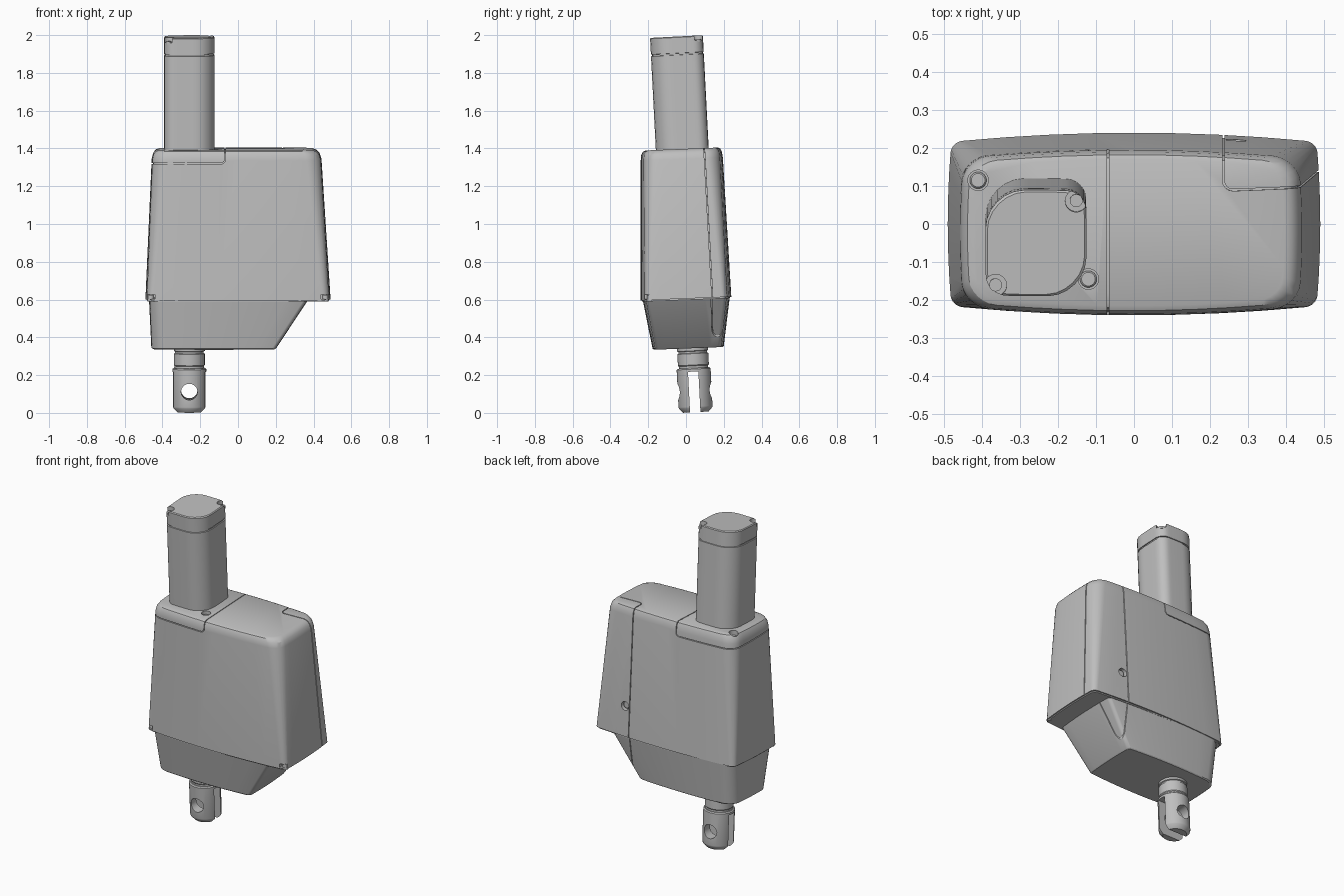
import bpy, bmesh
from math import sin, cos, pi, hypot
from mathutils import Matrix, Vector

if "Cube" in bpy.data.objects:
    bpy.data.objects.remove(bpy.data.objects["Cube"])

grey = bpy.data.materials.new("plain_grey")
grey.use_nodes = True
grey.diffuse_color = (0.52, 0.52, 0.52, 1)
grey.node_tree.nodes["Principled BSDF"].inputs["Base Color"].default_value = (0.52, 0.52, 0.52, 1)

# The piston axis and the rear cover lean slightly towards the front
AXIS = Matrix.Translation((-0.258, 0.052, 0.004)) @ Matrix.Rotation(0.0515, 4, 'X')
SHEAR = Matrix(((1, 0, 0, 0), (0, 1, -0.052, 0), (0, 0, 1, 0), (0, 0, 0, 1)))
cutters = []


def make(name, bm, matrix=Matrix()):
    bmesh.ops.recalc_face_normals(bm, faces=bm.faces)
    bm.transform(matrix)
    mesh = bpy.data.meshes.new(name)
    bm.to_mesh(mesh)
    bm.free()
    mesh.materials.append(grey)
    ob = bpy.data.objects.new(name, mesh)
    bpy.context.collection.objects.link(ob)
    return ob


def cutter(ob):
    ob.hide_render = True
    cutters.append(ob)
    return ob


def cut(ob, tools):
    for tool in tools:
        mod = ob.modifiers.new("cut", 'BOOLEAN')
        mod.operation, mod.solver, mod.object = 'DIFFERENCE', 'EXACT', tool
    bpy.context.view_layer.update()
    evaluated = ob.evaluated_get(bpy.context.evaluated_depsgraph_get())
    mesh = bpy.data.meshes.new_from_object(evaluated)
    ob.modifiers.clear()
    ob.data = mesh


def section(x0, x1, y0, y1, radii, bulge):
    """Rounded rectangle with bowed long sides; radii go counterclockwise from +x +y."""
    spots = [(x1, y1), (x0, y1), (x0, y0), (x1, y0)]
    signs = [(-1, -1), (1, -1), (1, 1), (-1, 1)]
    arcs = []
    for i, ((x, y), (sx, sy), r) in enumerate(zip(spots, signs, radii)):
        angles = [(i + k / 6) * pi / 2 for k in range(7)]
        arcs.append([(x + sx * r + r * cos(a), y + sy * r + r * sin(a)) for a in angles])
    pts = []
    for i, arc in enumerate(arcs):
        a, b = Vector(arc[-1]), Vector(arcs[(i + 1) % 4][0])
        pts += arc + [tuple(a.lerp(b, k / 8)) for k in range(1, 8)]
    xc, yc, hx, hy = (x0 + x1) / 2, (y0 + y1) / 2, (x1 - x0) / 2, (y1 - y0) / 2
    return [(xc + (x - xc) * (1 - 0.02 * ((y - yc) / hy) ** 2),
             yc + (y - yc) * (1 - bulge * ((x - xc) / hx) ** 2)) for x, y in pts]


def loft(name, levels, bulge, tilt=0.0, inset=0.0, matrix=Matrix()):
    """Skin of stacked sections, each (z, x0, x1, y0, y1, radii)."""
    bm = bmesh.new()
    rings = []
    for z, x0, x1, y0, y1, radii in levels:
        pts = section(x0 + inset, x1 - inset, y0 + inset, y1 - inset, radii, bulge)
        rings.append([bm.verts.new((x, y, z + tilt * y)) for x, y in pts])
    for low, high in zip(rings, rings[1:]):
        for i in range(len(low)):
            j = (i + 1) % len(low)
            bm.faces.new((low[i], low[j], high[j], high[i]))
    bm.faces.new(rings[0])
    bm.faces.new(rings[-1])
    return make(name, bm, matrix)


def lathe(name, profile, matrix=Matrix(), steps=40):
    bm = bmesh.new()
    rings = [[bm.verts.new((r * cos(2 * pi * k / steps), r * sin(2 * pi * k / steps), z))
              for k in range(steps)] for r, z in profile]
    for low, high in zip(rings, rings[1:]):
        for i in range(steps):
            j = (i + 1) % steps
            bm.faces.new((low[i], low[j], high[j], high[i]))
    bm.faces.new(rings[0])
    bm.faces.new(rings[-1])
    return make(name, bm, matrix)


def box(name, centre, size, matrix=Matrix()):
    bm = bmesh.new()
    bmesh.ops.create_cube(bm, size=1, matrix=Matrix.Translation(centre) @ Matrix.Diagonal((*size, 1)))
    return make(name, bm, matrix)


def ribbon(name, path, place, start, end, matrix=Matrix(), width=0.005):
    """Thin wall along a flat path, used to cut a seam."""
    sides = [[], []]
    for i, (u, v) in enumerate(path):
        a, b = path[max(i - 1, 0)], path[min(i + 1, len(path) - 1)]
        du, dv = b[0] - a[0], b[1] - a[1]
        s = width / 2 / hypot(du, dv)
        sides[0].append((u - dv * s, v + du * s))
        sides[1].append((u + dv * s, v - du * s))
    outline = sides[0] + sides[1][::-1]
    bm = bmesh.new()
    low, high = [[bm.verts.new(place(u, v, w)) for u, v in outline] for w in (start, end)]
    for i in range(len(outline)):
        j = (i + 1) % len(outline)
        bm.faces.new((low[i], low[j], high[j], high[i]))
    bm.faces.new(low)
    bm.faces.new(high)
    return cutter(make(name, bm, matrix))


# Housing: wide upper shell and tapered lower shell
upper_levels = [(0.605, -0.49, 0.49, -0.24, 0.24, [0.03] * 4),
                (1.345, -0.457, 0.442, -0.24, 0.195, [0.07] * 4),
                (1.375, -0.45, 0.432, -0.237, 0.19, [0.07] * 4),
                (1.392, -0.438, 0.415, -0.228, 0.182, [0.07] * 4),
                (1.398, -0.42, 0.395, -0.215, 0.17, [0.06] * 4)]
low_radii = [0.02, 0.07, 0.07, 0.02]
lower_levels = [(0.341, -0.45, 0.197, -0.17, 0.195, low_radii),
                (0.347, -0.459, 0.205, -0.177, 0.2, low_radii),
                (0.62, -0.472, 0.385, -0.232, 0.234, low_radii)]
upper = loft("upper_housing", upper_levels, 0.1, 0.04)
lower = loft("lower_housing", lower_levels, 0.08, 0.04)
upper_core = loft("upper_inner_core", upper_levels, 0.1, 0.04 , 0.008)
upper_core.location.z = -0.007
lower_core = loft("lower_inner_core", lower_levels, 0.08, 0.04, 0.008)
lower_core.location.z = 0.007

# Seams of the top hatch and of the rear corner cover
hatch = [(-0.7, 1.32)] + [(-0.09 + 0.022 * sin(a), 1.342 - 0.022 * cos(a))
                          for a in [k * pi / 8 for k in range(5)]] + [(-0.068, 1.6)]
cover = [(0.235, 0.6)] + [(0.26 - 0.025 * cos(a), 0.187 - 0.025 * sin(a))
                          for a in [k * pi / 8 for k in range(5)]] + [(0.7, 0.18)]
hatch_seam = ribbon("hatch_seam_cutter", hatch, lambda u, v, w: (u, w, v), -0.5, 0.5)
cover_seam = ribbon("cover_seam_cutter", cover, lambda u, v, w: (u, v, w), 0.1, 1.6, SHEAR)

# Recessed screws: two on top, one on the back
holes = []
spots = [Matrix.Translation((x, y, 1.365)) for x, y in ((-0.41, 0.115), (-0.12, -0.145))]
spots.append(Matrix.Translation((0.268, 0.195, 0.8)) @ Matrix.Rotation(-pi / 2, 4, 'X'))
for i, spot in enumerate(spots):
    holes.append(cutter(lathe("screw_hole_cutter", [(0.027, 0), (0.027, 0.1)], spot, 24)))
    lathe(f"housing_screw_{i + 1}", [(0.022, -0.01), (0.022, 0.008), (0.018, 0.012)], spot, 24)

# Notched front corners with small pegs
for side, label in ((-1, "right"), (1, "left")):
    holes.append(cutter(box("corner_notch_cutter", (side * 0.475, -0.225, 0.615), (0.07, 0.06, 0.024))))
    lathe(f"{label}_corner_peg", [(0.016, 0.59), (0.016, 0.625)],
          Matrix.Translation((side * 0.462, -0.19, 0)), 16)

cut(upper, [hatch_seam, cover_seam] + holes)
cut(lower, [cover_seam])
cut(upper_core, holes)

# Motor tube with a grooved end cap
hx, hy = 0.133, 0.14
tube_levels = []
for z, inset in ((1.37, 0), (1.893, 0), (1.894, 0.005), (1.902, 0.005), (1.903, 0), (1.986, 0), (1.991, 0.005)):
    tube_levels.append((z, inset - hx, hx - inset, inset - hy, hy - inset, [0.05, 0.1, 0.05, 0.1]))
tube = loft("motor_tube", tube_levels, 0.03, matrix=AXIS)
notches = []
for side, label in ((-1, "front"), (1, "rear")):
    spot = AXIS @ Matrix.Translation((side * 0.106, side * 0.111, 1.965))
    notches.append(cutter(lathe("cap_notch_cutter", [(0.029, 0), (0.029, 0.1)], spot, 24)))
    lathe(f"{label}_cap_screw", [(0.017, -0.01), (0.017, 0.006)], spot, 20)
cut(tube, notches)

# Piston rod ending in a slotted fork with a pin hole
lathe("piston_rod", [(0.078, 0.22), (0.078, 0.245), (0.082, 0.25), (0.082, 0.31),
                     (0.076, 0.313), (0.076, 0.322), (0.082, 0.325), (0.082, 0.36)], AXIS)
fork = lathe("rod_fork", [(0.068, 0), (0.088, 0.022), (0.09, 0.03), (0.09, 0.228), (0.084, 0.234)], AXIS)
slot = cutter(box("fork_slot_cutter", (0, -0.003, 0.09), (0.4, 0.055, 0.25), AXIS))
pin = cutter(lathe("pin_hole_cutter", [(0.043, -0.2), (0.043, 0.2)],
                   AXIS @ Matrix.Translation((0, 0, 0.112)) @ Matrix.Rotation(pi / 2, 4, 'X'), 32))
cut(fork, [slot, pin])

# Remove the cutters and smooth the rounded surfaces
for ob in cutters:
    bpy.data.objects.remove(ob)
bpy.ops.object.select_all(action='DESELECT')
for ob in bpy.context.collection.objects:
    if ob.type == 'MESH':
        ob.select_set(True)
        bpy.context.view_layer.objects.active = ob
bpy.ops.object.shade_smooth_by_angle(angle=0.5)
